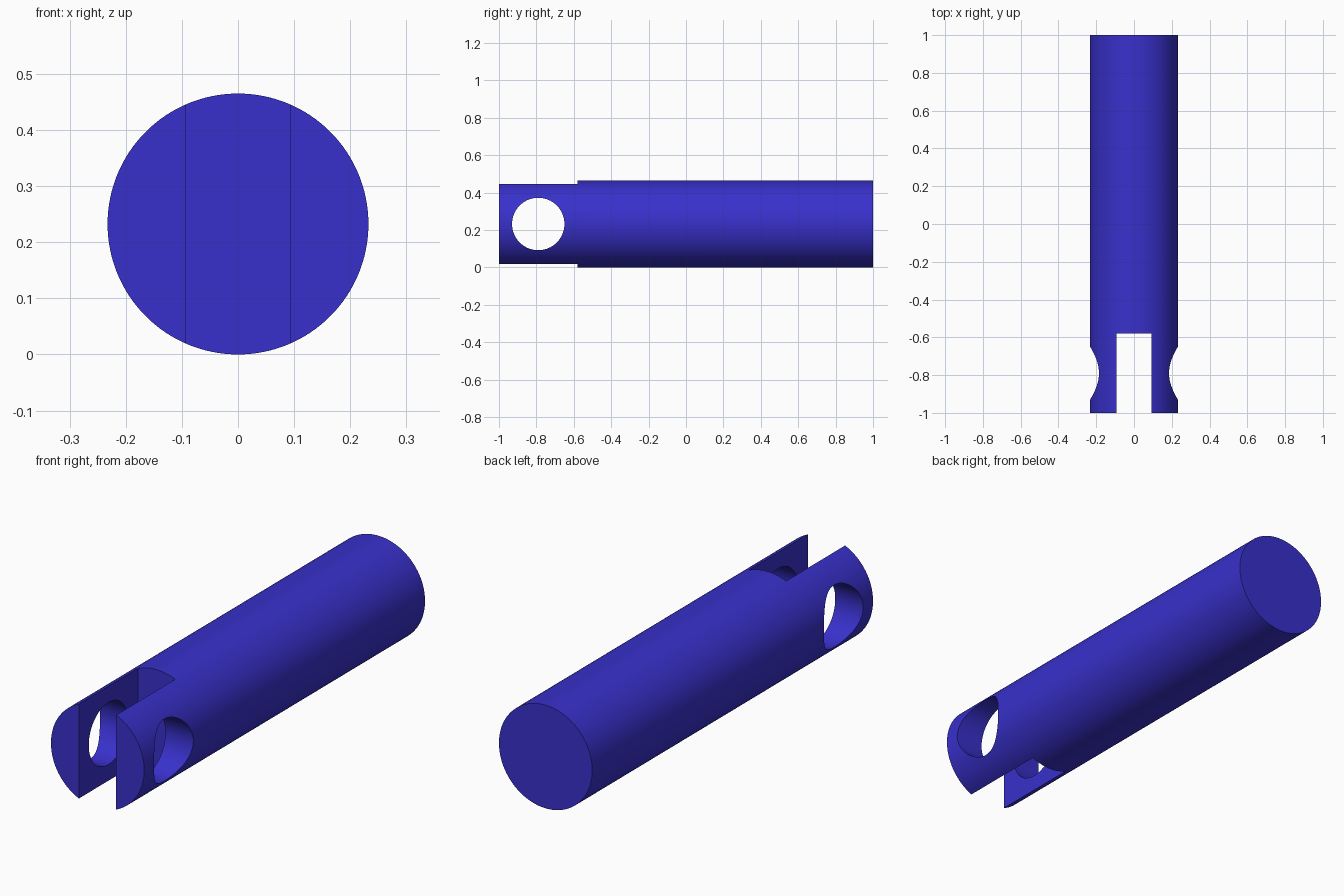
import bpy
from math import pi, radians

if "Cube" in bpy.data.objects:
    bpy.data.objects.remove(bpy.data.objects["Cube"])

R = 0.2325          # rod radius, also the height of its axis
SLOT_HALF = 0.093   # half width of the fork slot
SLOT_END = -0.58    # where the slot stops
HOLE_Y, HOLE_R = -0.79, 0.14


def cylinder(name, radius, depth, loc, rot, sides):
    bpy.ops.mesh.primitive_cylinder_add(vertices=sides, radius=radius, depth=depth,
                                        location=loc, rotation=rot)
    ob = bpy.context.object
    ob.name = name
    return ob


def cut(target, cutter):
    cutter.hide_render = True
    mod = target.modifiers.new("cut", 'BOOLEAN')
    mod.operation = 'DIFFERENCE'
    mod.solver = 'EXACT'
    mod.object = cutter
    bpy.context.view_layer.objects.active = target
    bpy.ops.object.modifier_apply(modifier=mod.name)
    bpy.data.objects.remove(cutter, do_unlink=True)


# Round rod lying along y
rod = cylinder("clevis_rod", R, 2.0, (0, 0, R), (pi / 2, 0, 0), 128)

# Fork slot, open at the front end
front = -1.2
bpy.ops.mesh.primitive_cube_add(size=1, location=(0, (front + SLOT_END) / 2, R))
slot = bpy.context.object
slot.name = "slot_cutter"
slot.scale = (2 * SLOT_HALF, SLOT_END - front, 1)
cut(rod, slot)

# Cross hole for the pin, through both fork arms
cut(rod, cylinder("pin_hole_cutter", HOLE_R, 1.0, (0, HOLE_Y, R), (0, pi / 2, 0), 96))

# Blue finish and smooth round surfaces
blue = bpy.data.materials.new("blue")
blue.diffuse_color = (0.04, 0.03, 0.6, 1)
blue.use_nodes = True
blue.node_tree.nodes["Principled BSDF"].inputs["Base Color"].default_value = blue.diffuse_color
rod.data.materials.clear()
rod.data.materials.append(blue)
bpy.ops.object.select_all(action='DESELECT')
rod.select_set(True)
bpy.context.view_layer.objects.active = rod
bpy.ops.object.shade_smooth_by_angle(angle=radians(30))
